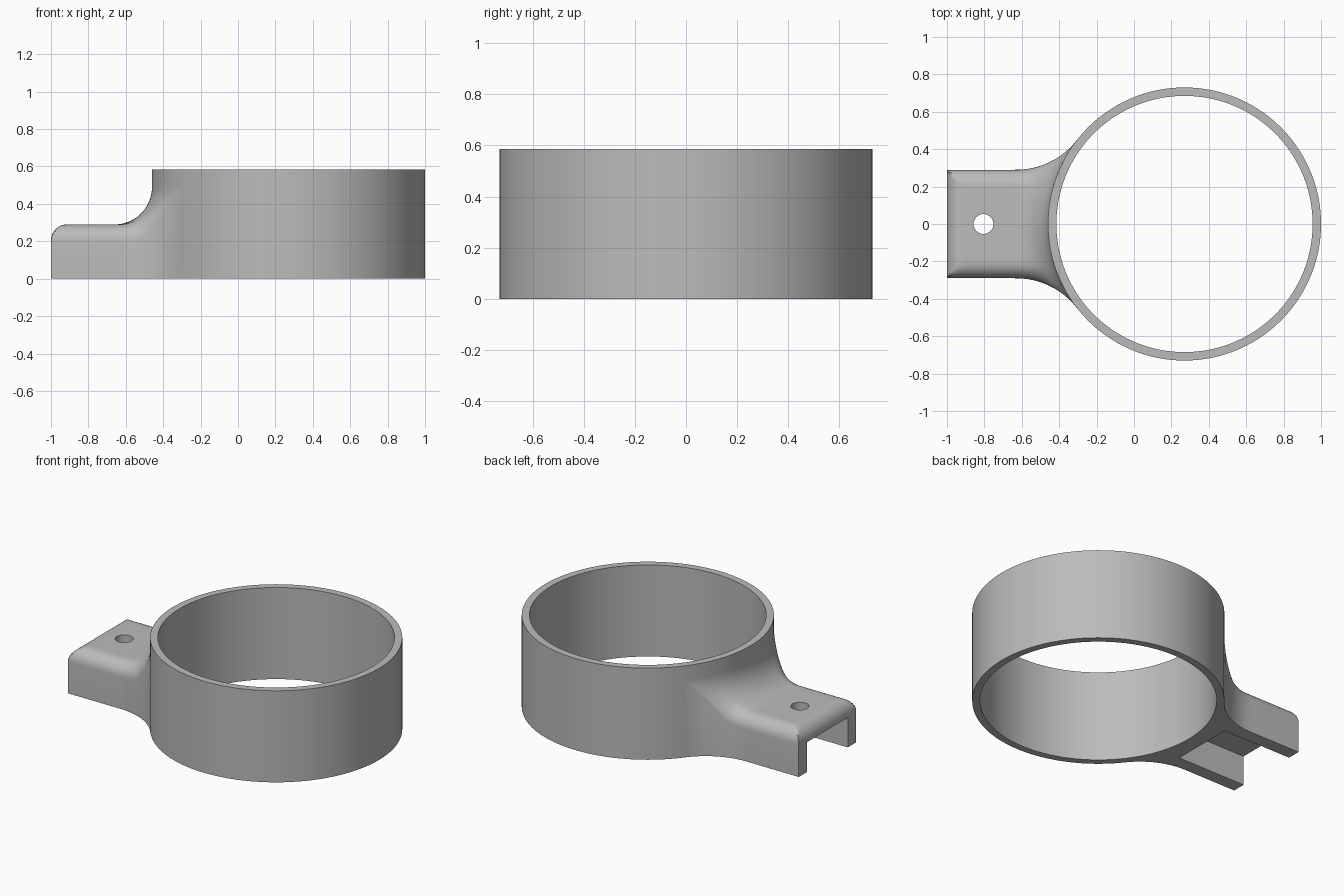
import bpy, bmesh
from math import sin, cos, pi, sqrt, hypot

default = bpy.data.objects.get("Cube")
if default:
    bpy.data.objects.remove(default, do_unlink=True)

grey = bpy.data.materials.new("plain grey")
grey.use_nodes = True
grey.diffuse_color = (0.5, 0.5, 0.5, 1)
grey.node_tree.nodes["Principled BSDF"].inputs["Base Color"].default_value = (0.5, 0.5, 0.5, 1)

CX, R_OUT, R_IN, HEIGHT = 0.27, 0.73, 0.685, 0.585   # ring
HALF_W, TOP = 0.29, 0.29                             # bracket arm
FLARE_X, FLARE_R = -0.63, 0.41                       # side flare into ring
FILLET, ROUND = 0.2, 0.085                           # top fillet, edge rounding


def make_object(name, bm):
    bmesh.ops.recalc_face_normals(bm, faces=bm.faces)
    mesh = bpy.data.meshes.new(name)
    bm.to_mesh(mesh)
    bm.free()
    mesh.materials.append(grey)
    obj = bpy.data.objects.new(name, mesh)
    bpy.context.collection.objects.link(obj)
    return obj


def apply_boolean(target, tool, operation):
    mod = target.modifiers.new(operation.lower(), 'BOOLEAN')
    mod.object, mod.operation, mod.solver = tool, operation, 'EXACT'
    bpy.context.view_layer.objects.active = target
    bpy.ops.object.modifier_apply(modifier=mod.name)
    bpy.data.objects.remove(tool, do_unlink=True)


def half_width(x):
    dx = min(max(x - FLARE_X, 0), FLARE_R)
    return HALF_W + FLARE_R - sqrt(FLARE_R ** 2 - dx ** 2)


def contact_x(t):
    """Where the lengthwise line at side fraction t meets the ring."""
    lo, hi = -1.0, CX - R_OUT * cos(0.6614)
    for _ in range(40):
        mid = (lo + hi) / 2
        if hypot(mid - CX, t * half_width(mid)) > R_OUT:
            lo = mid
        else:
            hi = mid
    return lo


def top_height(x, y, side, end):
    gap = max(hypot(x - CX, y) - R_OUT, 0)
    z = TOP
    if gap < FILLET:
        z += FILLET - sqrt(FILLET ** 2 - (FILLET - gap) ** 2)
    r = ROUND * min(1, gap / 0.1)
    d = min(side, end, ROUND) / ROUND
    return z - r * (1 - sqrt(max(0, 1 - (1 - d) ** 2)))


# Ring
bm = bmesh.new()
profile = [(R_IN, 0), (R_OUT, 0), (R_OUT, HEIGHT), (R_IN, HEIGHT)]
verts = [bm.verts.new((CX + r, 0, z)) for r, z in profile]
edges = [bm.edges.new((verts[i], verts[(i + 1) % 4])) for i in range(4)]
bmesh.ops.spin(bm, geom=verts + edges, cent=(CX, 0, 0), axis=(0, 0, 1),
               angle=2 * pi, steps=144, use_merge=True)
bmesh.ops.remove_doubles(bm, verts=bm.verts, dist=1e-5)
ring = make_object("clamp_ring", bm)

# Bracket: a lofted top surface closed with walls and a flat base
steps = [ROUND * (1 - cos(i * pi / 16)) for i in range(9)]
right_half = [1 - s / HALF_W for s in steps]
right_half += [right_half[-1] * (1 - i / 8) for i in range(1, 8)]
sides = right_half + [0] + [-t for t in reversed(right_half)]
bm = bmesh.new()
grid = []
for t in sides:
    reach = contact_x(abs(t))
    xs = [-1 + s for s in steps]
    xs += [xs[-1] + (reach - xs[-1]) * sin(i * pi / 56) for i in range(1, 29)]
    row = []
    for x in xs:
        y = t * half_width(x)
        z = top_height(x, y, (1 - abs(t)) * HALF_W, x + 1)
        row.append(bm.verts.new((x, y, z)))
    k = 0.705 / hypot(x - CX, y)
    row.append(bm.verts.new((CX + (x - CX) * k, y * k, z)))
    grid.append(row)
for a, b in zip(grid, grid[1:]):
    for i in range(len(a) - 1):
        bm.faces.new((a[i], a[i + 1], b[i + 1], b[i]))
rim = (grid[0] + [row[-1] for row in grid[1:-1]] + grid[-1][::-1]
       + [row[0] for row in grid[-2:0:-1]])
base = [bm.verts.new((v.co.x, v.co.y, 0)) for v in rim]
for i in range(len(rim)):
    j = (i + 1) % len(rim)
    bm.faces.new((rim[i], rim[j], base[j], base[i]))
bm.faces.new(base)
bracket = make_object("bracket", bm)

# Channel under the bracket
bm = bmesh.new()
bmesh.ops.create_cube(bm, size=1)
bmesh.ops.scale(bm, vec=(0.685, 0.41, 0.39), verts=bm.verts)
bmesh.ops.translate(bm, vec=(-0.8575, 0, -0.005), verts=bm.verts)
channel = make_object("channel_cutter", bm)
channel.hide_render = True
apply_boolean(bracket, channel, 'DIFFERENCE')

# Screw hole
bm = bmesh.new()
bmesh.ops.create_cone(bm, cap_ends=True, segments=40, radius1=0.053, radius2=0.053, depth=1)
bmesh.ops.translate(bm, vec=(-0.805, 0, 0.2), verts=bm.verts)
hole = make_object("hole_cutter", bm)
hole.hide_render = True
apply_boolean(bracket, hole, 'DIFFERENCE')

# Join into one solid and smooth the curved faces
apply_boolean(ring, bracket, 'UNION')
ring.name = "clamp_ring_with_bracket"
bpy.ops.object.select_all(action='DESELECT')
ring.select_set(True)
bpy.context.view_layer.objects.active = ring
bpy.ops.object.shade_smooth_by_angle(angle=pi / 6)
